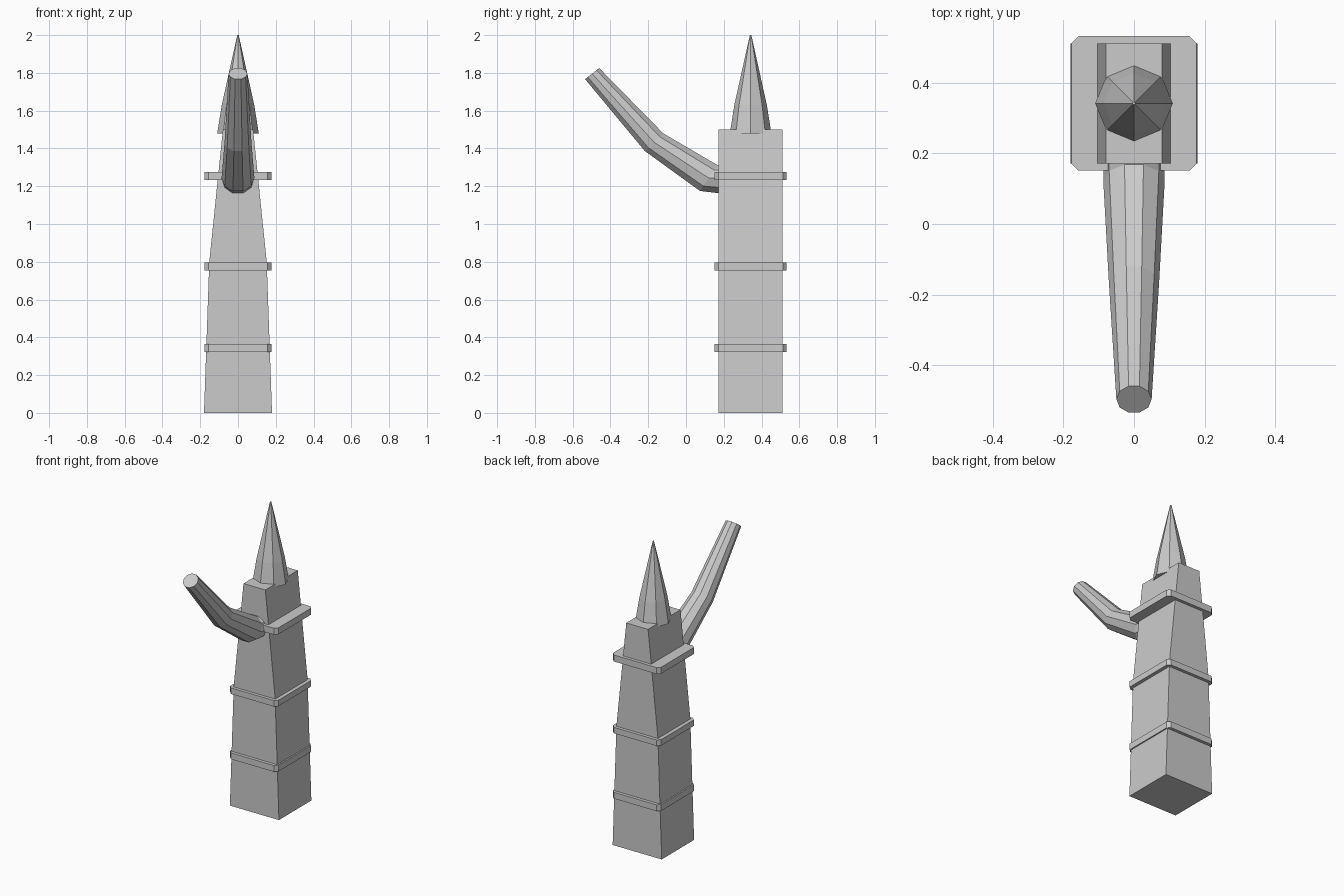
import bpy, bmesh
from math import sin, cos, pi
from mathutils import Vector

if "Cube" in bpy.data.objects:
    bpy.data.objects.remove(bpy.data.objects["Cube"])

CY = 0.342  # tower centre in y


def loft(name, rings):
    """Skin a list of equal-length vertex rings and cap both ends."""
    bm = bmesh.new()
    loops = [[bm.verts.new(p) for p in ring] for ring in rings]
    n = len(loops[0])
    for a, b in zip(loops, loops[1:]):
        for i in range(n):
            j = (i + 1) % n
            bm.faces.new((a[i], a[j], b[j], b[i]))
    bm.faces.new(loops[0][::-1])
    bm.faces.new(loops[-1])
    bmesh.ops.recalc_face_normals(bm, faces=bm.faces)
    me = bpy.data.meshes.new(name)
    bm.to_mesh(me)
    bm.free()
    ob = bpy.data.objects.new(name, me)
    bpy.context.collection.objects.link(ob)
    return ob


def rect(hx, hy, z):
    return [(sx * hx, CY + sy * hy, z) for sx, sy in ((-1, -1), (1, -1), (1, 1), (-1, 1))]


def chamfered(hx, hy, c, z):
    pts = [(-hx + c, -hy), (hx - c, -hy), (hx, -hy + c), (hx, hy - c),
           (hx - c, hy), (-hx + c, hy), (-hx, hy - c), (-hx, -hy + c)]
    return [(x, CY + y, z) for x, y in pts]


# Tower body: tapers in x only
loft("tower_body", [rect(hx, 0.17, z) for hx, z in ((0.18, 0), (0.152, 0.8), (0.08, 1.5))])

# Three bands with clipped corners
for i, (z0, z1) in enumerate(((0.322, 0.364), (0.755, 0.795), (1.232, 1.275))):
    loft(f"band_{i + 1}", [chamfered(0.177, 0.191, 0.02, z) for z in (z0, z1)])

# Eight-sided spire
loft("spire", [[(r * sin(k * pi / 4), CY + r * cos(k * pi / 4), z) for k in range(8)]
               for r, z in ((0.11, 1.48), (0.086, 1.63), (0.004, 2.0))])

# Ten-sided bent arm: (y, z, radius, ring axis in the y-z plane)
path = [(0.22, 1.240, 0.087, (-1.0, 0.0)),
        (0.121, 1.243, 0.087, (-0.82, 0.57)),
        (-0.169, 1.433, 0.071, (-0.70, 0.72)),
        (-0.497, 1.796, 0.050, (-0.62, 0.79))]
rings = []
for y, z, r, axis in path:
    d = Vector((0, *axis)).normalized()
    side = Vector((1, 0, 0))
    up = side.cross(d)
    rings.append([Vector((0, y, z)) + r * (side * cos(k * pi / 5) + up * sin(k * pi / 5))
                  for k in range(10)])
loft("bent_arm", rings)
